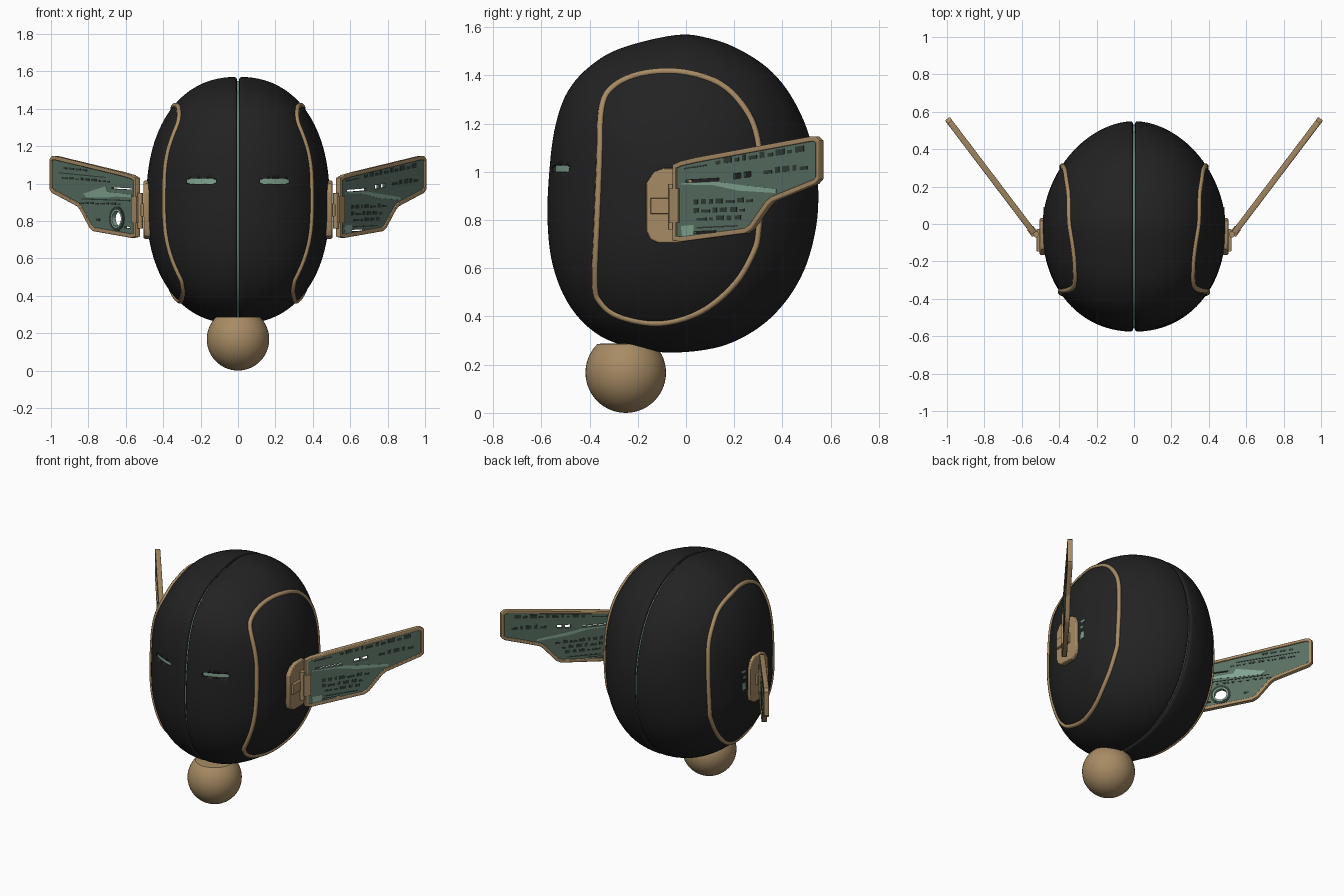
import bpy, bmesh, math, random
from mathutils import Matrix, Vector

if "Cube" in bpy.data.objects:
    bpy.data.objects.remove(bpy.data.objects["Cube"])

random.seed(4)

def material(name, rgb):
    m = bpy.data.materials.new(name)
    m.diffuse_color = (*rgb, 1)
    m.use_nodes = True
    m.node_tree.nodes["Principled BSDF"].inputs["Base Color"].default_value = m.diffuse_color
    return m

BLACK = material("charcoal black", (0.016, 0.016, 0.016))
TAN = material("bronze tan", (0.39, 0.26, 0.13))
LIGHT = material("pale green", (0.22, 0.37, 0.28))
GREEN = material("panel green", (0.098, 0.16, 0.122))
DARK = material("dark green", (0.03, 0.045, 0.037))

def add(name, mesh, mat, smooth=40):
    mesh.materials.clear()
    mesh.materials.append(mat)
    for p in mesh.polygons:
        p.use_smooth = True
        p.material_index = 0
    mesh.set_sharp_from_angle(angle=math.radians(smooth))
    ob = bpy.data.objects.new(name, mesh)
    bpy.context.collection.objects.link(ob)
    return ob

def evaluated(ob):
    dg = bpy.context.evaluated_depsgraph_get()
    return bpy.data.meshes.new_from_object(ob.evaluated_get(dg))

def loft(name, rings, mat, smooth=40):
    bm = bmesh.new()
    vs = [[bm.verts.new(p) for p in r] for r in rings]
    n = len(rings[0])
    for a, b in zip(vs, vs[1:]):
        for i in range(n):
            bm.faces.new((a[i], a[(i + 1) % n], b[(i + 1) % n], b[i]))
    bm.faces.new(vs[0])
    bm.faces.new(vs[-1])
    bmesh.ops.recalc_face_normals(bm, faces=bm.faces)
    me = bpy.data.meshes.new(name)
    bm.to_mesh(me)
    bm.free()
    return add(name, me, mat, smooth)

def curve_mesh(loops, dims, **props):
    cu = bpy.data.curves.new("path", 'CURVE')
    cu.dimensions = dims
    for k, v in props.items():
        setattr(cu, k, v)
    for pts in loops:
        sp = cu.splines.new('POLY')
        sp.points.add(len(pts) - 1)
        for q, p in zip(sp.points, pts):
            q.co = (p[0], p[1], p[2] if len(p) > 2 else 0, 1)
        sp.use_cyclic_u = True
    ob = bpy.data.objects.new("path", cu)
    bpy.context.collection.objects.link(ob)
    me = evaluated(ob)
    bpy.data.objects.remove(ob)
    return me

def plate(name, loops, half, mat, mtx, bevel=0.0):
    """Flat plate from 2D loops (inner loops are holes), placed by a matrix."""
    me = curve_mesh(loops, '2D', fill_mode='BOTH', extrude=half, bevel_depth=bevel, bevel_resolution=2)
    me.transform(mtx)
    if mtx.determinant() < 0:
        me.flip_normals()
    return add(name, me, mat, 30)

def catmull(pts, n):
    out, k = [], len(pts)
    for i in range(k):
        a, b, c, d = (Vector(pts[(i + j) % k]) for j in (-1, 0, 1, 2))
        for t in (s / n for s in range(n)):
            out.append(0.5 * (2*b + (c - a)*t + (2*a - 5*b + 4*c - d)*t*t + (3*b - a - 3*c + d)*t**3))
    return out

# ---- body shape: side profile (y, z) scaled along x ----
C, W = Vector((-0.02, 0.9)), 0.49
PROFILE = catmull([(-.04, 1.568), (-.27, 1.513), (-.4, 1.437), (-.49, 1.335), (-.54, 1.2), (-.565, 1.03),
                   (-.575, .8), (-.55, .6), (-.475, .432), (-.355, .318), (-.2, .266), (-.04, .25), (.15, .277),
                   (.3, .352), (.41, .457), (.49, .59), (.535, .74), (.55, .88), (.54, 1.03), (.5, 1.185),
                   (.43, 1.325), (.34, 1.43), (.22, 1.508), (.1, 1.553)], 5)
angle = lambda y, z: math.atan2(z - C.y, y - C.x)
POLAR = sorted((angle(*p), (p - C).length) for p in PROFILE)
POLAR = [(POLAR[-1][0] - math.tau, POLAR[-1][1])] + POLAR + [(POLAR[0][0] + math.tau, POLAR[0][1])]

def power(y, z):
    """Roundness of the section: boxier upward, slimmer to the back."""
    c = math.cos(angle(y, z))
    return 2.27 * (1 - c * c) + (1.88 if c > 0 else 2.12) * c * c

def rho(y, z):
    t = angle(y, z)
    for (a, ra), (b, rb) in zip(POLAR, POLAR[1:]):
        if a <= t <= b:
            return math.hypot(y - C.x, z - C.y) / (ra + (rb - ra) * (t - a) / (b - a))

def side_x(y, z):
    p = power(y, z)
    return W * max(0, 1 - rho(y, z)**p)**(1 / p)

def front_y(x, z):
    lo, hi = -0.7, C.x
    for _ in range(30):
        m = (lo + hi) / 2
        lo, hi = (m, hi) if side_x(m, z) < x else (lo, m)
    return lo

def ring(x, scale=None):
    out = []
    for p in PROFILE:
        e = power(*p)
        s = scale or (1 - (abs(x) / W)**e)**(1 / e)
        out.append((x, C.x + (p.x - C.x) * s, C.y + (p.y - C.y) * s))
    return out

# ---- wing layout, in front-view x and z ----
OUTLINE = [(.535, 1.03), (.56, 1.045), (.61, 1.06), (.97, 1.147), (.985, 1.147), (.998, 1.13), (.998, .97),
           (.985, .95), (.85, .878), (.835, .86), (.785, .765), (.765, .745), (.56, .709), (.535, .715)]
MOUNT = [(-.16, .76), (-.145, .725), (-.115, .71), (-.02, .71), (.01, .73), (.025, .77),
         (.025, .95), (.01, .99), (-.02, 1.01), (-.09, 1.01), (-.13, .995), (-.16, .95)]
local = lambda pts: [((x - .53) / .604, z) for x, z in pts]
box = lambda x0, x1, z0, z1, sl=0.0: local([(x0, z0), (x1, z0 + sl), (x1, z1 + sl), (x0, z1)])
rect = lambda y0, y1, z0, z1: [(y0, z0), (y1, z0), (y1, z1), (y0, z1)]
disc = lambda x, z, r: [((x - .53) / .604 + r * math.cos(i * math.tau / 28), z + r * math.sin(i * math.tau / 28))
                        for i in range(28)]

def inset(pts, d):
    out = []
    for i, p in enumerate(pts):
        p = Vector(p)
        e1 = (p - Vector(pts[i - 1])).normalized()
        e2 = (Vector(pts[(i + 1) % len(pts)]) - p).normalized()
        n1, n2 = Vector((e1.y, -e1.x)), Vector((e2.y, -e2.x))
        out.append(p + (n1 + n2) * d / (1 + n1.dot(n2)))
    return out

def dashes(x0, x1, z, slope, h):
    """Row of abstract circuit marks."""
    out, x = [], x0
    while x < x1 - .012:
        w = min(random.uniform(.01, .03), x1 - x)
        out.append(box(x, x + w, z + (x - x0) * slope, z + (x - x0) * slope + h * random.choice((.6, 1)), w * slope))
        x += w + .01
    return out

SEAM = [(-.35, 1.26), (-.305, 1.35), (-.19, 1.405), (-.025, 1.415), (.14, 1.365), (.245, 1.26), (.295, 1.137),
        (.31, .95), (.3, .765), (.28, .67), (.2, .535), (.06, .42), (-.11, .372), (-.275, .4), (-.355, .46),
        (-.377, .54), (-.368, .8), (-.358, 1.05)]

for side, sx in (("right", 1), ("left", -1)):
    flip = Matrix.Diagonal((sx, 1, 1, 1))

    # body shell half with a rounded lip at the centre split
    rings = [ring(sx * x, s) for x, s in ((.006, .94), (.0065, .984), (.009, .992), (.014, .997))]
    rings += [ring(sx * W * math.sin(math.radians(2.5 + 87.2 * i / 31))**.95) for i in range(32)]
    shell = loft(side + "_shell", rings, BLACK, 40)

    # eye slit cut into the shell, with a pale plate at the bottom
    def eye(name, mat, h, x0, x1, near, far):
        rows = []
        for i in range(13):
            x = x0 + (x1 - x0) * i / 12
            k = h * (.6 if i in (0, 12) else 1)
            y = front_y(x, 1.012)
            rows.append([(sx * x, y + d, 1.012 + z) for d, z in ((near, -k), (near, k), (far, k), (far, -k))])
        return loft(name, rows, mat, 30)
    cutter = eye("eye_cutter", BLACK, .0145, .117, .273, -.03, .03)
    cutter.hide_render = True
    mod = shell.modifiers.new("slit", 'BOOLEAN')
    mod.object, mod.operation, mod.solver = cutter, 'DIFFERENCE', 'EXACT'
    shell.data = evaluated(shell)
    shell.modifiers.clear()
    bpy.data.objects.remove(cutter)
    eye(side + "_eye", LIGHT, .0135, .118, .272, .012, .04)

    # trim line around the side panel
    path = [(sx * (side_x(*p) - .003), p.x, p.y) for p in catmull(SEAM, 5)]
    add(side + "_panel_trim", curve_mesh([path], '3D', bevel_depth=.0145, bevel_resolution=2), TAN, 60)

    # wing mount: plate, block, hinge barrel and the pale slots behind it
    mount = lambda x: flip @ Matrix(((0, 0, 1, x), (1, 0, 0, 0), (0, 1, 0, 0), (0, 0, 0, 1)))
    plate(side + "_mount_plate", [inset(MOUNT, -.004)], .014, TAN, mount(.481), .01)
    plate(side + "_hinge_block", [rect(-.14, -.033, .831, .885)], .008, TAN, mount(.506), .007)
    plate(side + "_mount_slots", [rect(.04, .09, .935, .95), rect(.04, .075, .895, .91), rect(.04, .085, .82, .865)],
          .004, LIGHT, mount(.4805))
    loft(side + "_hinge_barrel", [[(sx * (.523 + .014 * math.cos(a * math.tau / 16)),
         -.055 + .018 * math.sin(a * math.tau / 16), z) for a in range(16)] for z in (.76, .95)], TAN)

    # wing: bronze frame, green panel with openings, marks and streaks
    wing = flip @ Matrix(((.604, .797, 0), (0, 0, 1), (.797, -.604, 0))).transposed().to_4x4()
    wing = Matrix.Translation((sx * .53, -.055, 0)) @ wing
    out = local(OUTLINE)
    plate(side + "_wing_frame", [inset(out, .005), inset(out, .016)], .011, TAN, wing, .005)
    plate(side + "_wing_bracket", [box(.528, .556, .79, .93)], .02, TAN, wing)
    if sx > 0:
        holes = [box(.575, .68, .955, .966, .008), box(.725, .748, .97, .992, .004),
                 box(.758, .78, .976, .998, .004), box(.57, .67, .742, .75, .006)]
        marks = (dashes(.67, .96, 1.03, .2, .024) + dashes(.82, .96, .99, .15, .024) + dashes(.6, .8, .865, .05, .02)
                 + dashes(.6, .76, .83, .03, .02) + dashes(.61, .76, .798, .03, .018)
                 + [box(.61, .74, .765, .771, .008), box(.57, .64, 1.01, 1.016, .015)])
        streaks = [[(.56, .947), (.66, .945), (.74, .922), (.86, .912), (.86, .928), (.75, .945), (.68, .958),
                    (.56, .952)], [(.56, .728), (.565, .728), (.6, .738), (.6, .738), (.6, .78), (.56, .775)][1:]]
    else:
        holes = [disc(.64, .812, .042), box(.56, .67, .967, .974, .006), box(.57, .6, .76, .768, .003)]
        marks = (dashes(.8, .93, 1.065, .1, .018) + dashes(.68, .95, 1.005, .08, .014)
                 + dashes(.62, .85, .885, .03, .012) + dashes(.73, .77, .8, 0, .02)
                 + [box(.57, .83, .905, .911, .01), box(.7, .95, 1.03, 1.035, .025)])
        streaks = [[(.56, .925), (.64, .93), (.7, .925), (.8, .925), (.82, .945), (.76, .965), (.7, .985),
                    (.69, .955), (.56, .94)]]
        plate("left_wing_port_ring", [disc(.64, .812, .066), disc(.64, .812, .05)], .012, DARK, wing)
        plate("left_wing_port_rim", [disc(.64, .812, .05), disc(.64, .812, .04)], .013, LIGHT, wing)
    plate(side + "_wing_panel", [inset(out, .015)] + holes, .009, GREEN, wing)
    plate(side + "_wing_marks", marks, .0115, DARK, wing)
    plate(side + "_wing_streaks", [local(s) for s in streaks], .0105, LIGHT, wing)

# pale strip deep inside the centre split
loft("centre_strip", [ring(-.0065, .968), ring(.0065, .968)], LIGHT, 30)

# ball foot, flattened where it meets the body
bm = bmesh.new()
bmesh.ops.create_uvsphere(bm, u_segments=48, v_segments=28, radius=.167)
for v in bm.verts:
    v.co += Vector((0, -.25, .167))
    v.co.z = min(v.co.z, .287)
me = bpy.data.meshes.new("ball_foot")
bm.to_mesh(me)
bm.free()
add("ball_foot", me, TAN, 35)
